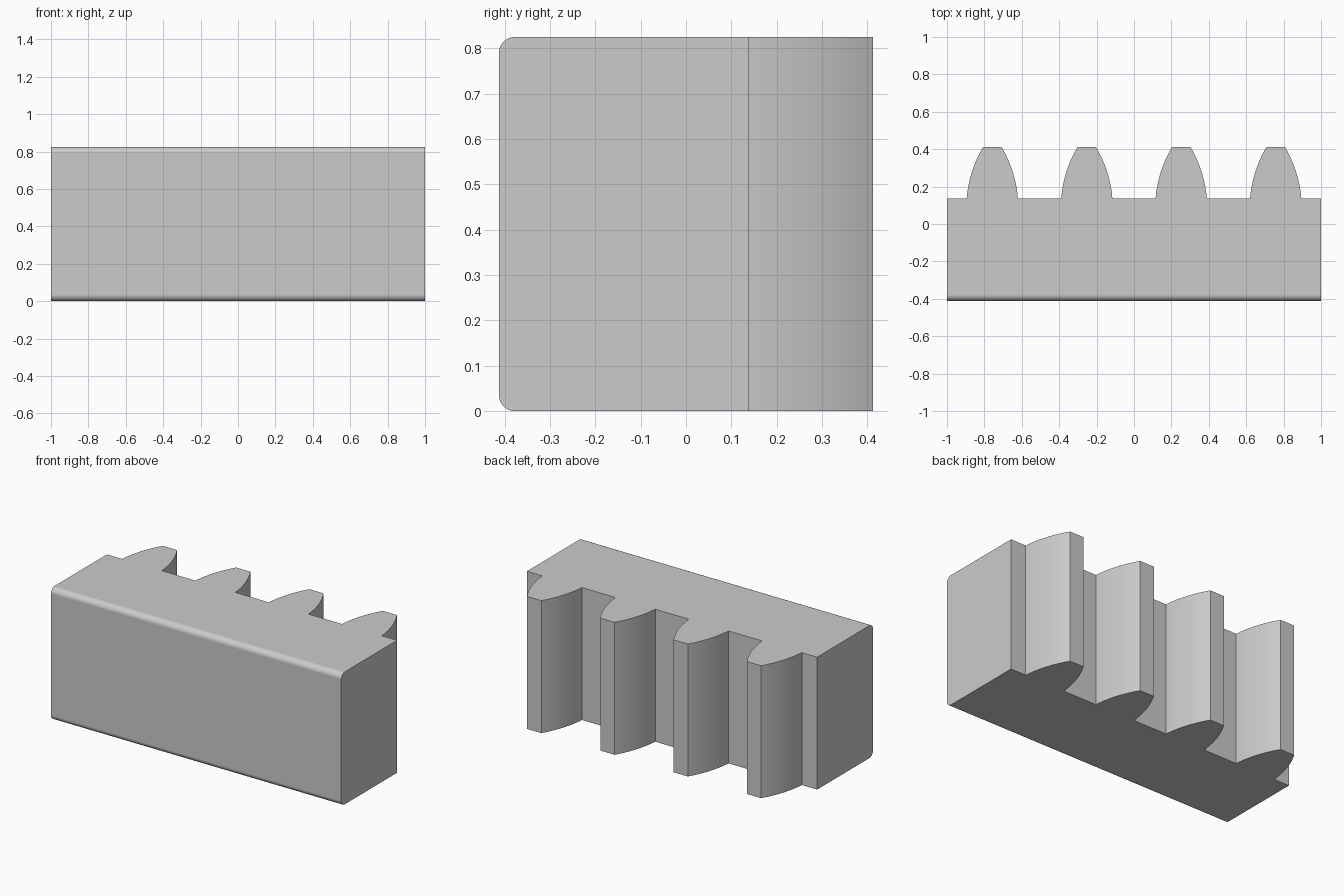
import bpy
import bmesh
from math import sin, cos, radians
from mathutils import Vector

if "Cube" in bpy.data.objects:
    bpy.data.objects.remove(bpy.data.objects["Cube"], do_unlink=True)

HEIGHT = 0.825
FRONT, ROOT, TIP = -0.4125, 0.1375, 0.4125
PITCH = 0.505
HALF_ROOT, HALF_TIP = 0.137, 0.049
FILLET = 0.035
STEPS = 14

grey = bpy.data.materials.new("plain grey")
grey.use_nodes = True
colour = (0.6, 0.6, 0.6, 1)
grey.diffuse_color = colour
grey.node_tree.nodes["Principled BSDF"].inputs["Base Color"].default_value = colour


def flank():
    """Convex arc from root to tip, as (half width, y) pairs."""
    start, end = Vector((HALF_ROOT, ROOT)), Vector((HALF_TIP, TIP))
    chord = end - start
    half_angle = radians(13)
    radius = chord.length / (2 * sin(half_angle))
    outward = Vector((chord.y, -chord.x)).normalized()
    along = chord.normalized()
    centre = (start + end) / 2 - outward * radius * cos(half_angle)
    points = []
    for i in range(STEPS + 1):
        a = half_angle * (2 * i / STEPS - 1)
        points.append(centre + outward * radius * cos(a) + along * radius * sin(a))
    return points


# Plan outline: straight front, four teeth along the back
side = flank()
outline = [(-1, FRONT), (1, FRONT), (1, ROOT)]
for n in (1.5, 0.5, -0.5, -1.5):
    x = n * PITCH
    outline += [(x + p.x, p.y) for p in side]
    outline += [(x - p.x, p.y) for p in reversed(side)]
outline.append((-1, ROOT))

# Extrude the outline upwards
bm = bmesh.new()
base = bm.faces.new([bm.verts.new((x, y, 0)) for x, y in outline])
top = bmesh.ops.extrude_face_region(bm, geom=[base], use_keep_orig=True)
bmesh.ops.translate(bm, vec=(0, 0, HEIGHT),
                    verts=[v for v in top["geom"] if isinstance(v, bmesh.types.BMVert)])
bmesh.ops.recalc_face_normals(bm, faces=bm.faces)

# Round the two long front edges
front_edges = [e for e in bm.edges
               if all(abs(v.co.y - FRONT) < 1e-4 for v in e.verts)
               and abs(e.verts[0].co.x - e.verts[1].co.x) > 1]
bmesh.ops.bevel(bm, geom=front_edges, offset=FILLET, segments=8,
                profile=0.5, affect='EDGES')
bmesh.ops.recalc_face_normals(bm, faces=bm.faces)

mesh = bpy.data.meshes.new("toothed_rack")
bm.to_mesh(mesh)
bm.free()
mesh.materials.append(grey)
rack = bpy.data.objects.new("toothed_rack", mesh)
bpy.context.collection.objects.link(rack)

# Smooth flanks and fillets, with flat faces kept flat
bpy.ops.object.select_all(action='DESELECT')
rack.select_set(True)
bpy.context.view_layer.objects.active = rack
bpy.ops.object.shade_smooth_by_angle(angle=radians(20))
weighted = rack.modifiers.new("flat faces", 'WEIGHTED_NORMAL')
weighted.keep_sharp = True
